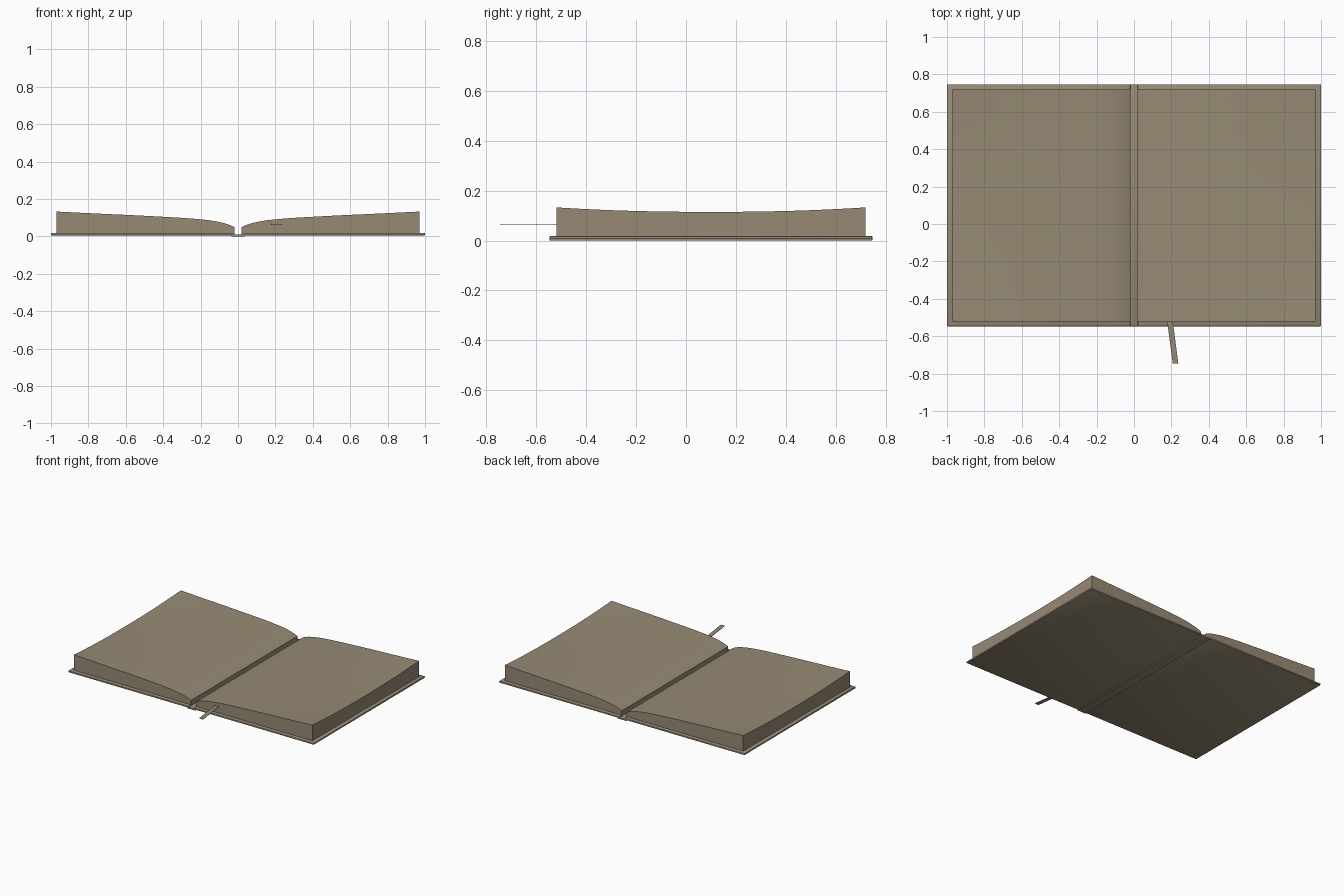
import bpy, bmesh, math

if "Cube" in bpy.data.objects:
    bpy.data.objects.remove(bpy.data.objects["Cube"])

# One flat colour for the whole book
mat = bpy.data.materials.new("tan_paper")
mat.diffuse_color = (0.31, 0.255, 0.175, 1)
mat.use_nodes = True
mat.node_tree.nodes["Principled BSDF"].inputs["Base Color"].default_value = mat.diffuse_color

Y0, Y1 = -0.52, 0.72          # page block depth
PROFILE = [(0.02, 0.05), (0.04, 0.06), (0.07, 0.07), (0.11, 0.079), (0.16, 0.087), (0.22, 0.093),
           (0.3, 0.0985), (0.42, 0.104), (0.56, 0.109), (0.7, 0.112), (0.8, 0.1135),
           (0.89, 0.1145), (0.97, 0.115)]


def finish(bm, name):
    bmesh.ops.recalc_face_normals(bm, faces=bm.faces)
    me = bpy.data.meshes.new(name)
    bm.to_mesh(me)
    bm.free()
    ob = bpy.data.objects.new(name, me)
    bpy.context.collection.objects.link(ob)
    me.materials.append(mat)
    bpy.ops.object.select_all(action='DESELECT')
    ob.select_set(True)
    bpy.context.view_layer.objects.active = ob
    bpy.ops.object.shade_smooth_by_angle(angle=math.radians(35))
    return ob


def box(name, x0, x1, y0, y1, z0, z1, bevel=0.0):
    bm = bmesh.new()
    bmesh.ops.create_cube(bm, size=1)
    for v in bm.verts:
        v.co = ((x0 + x1) / 2 + v.co.x * (x1 - x0),
                (y0 + y1) / 2 + v.co.y * (y1 - y0),
                (z0 + z1) / 2 + v.co.z * (z1 - z0))
    if bevel:
        bmesh.ops.bevel(bm, geom=bm.edges[:], offset=bevel, segments=2, profile=0.5, affect='EDGES')
    return finish(bm, name)


def page_block(name, side):
    """Arched page stack whose outer corners curl up."""
    bm = bmesh.new()
    rows = 16
    grid = []
    for j in range(rows + 1):
        t = j / rows
        y = Y0 + (Y1 - Y0) * t
        row = []
        for x, z in PROFILE:
            lift = 0.018 * abs(2 * t - 1) ** 2.2 * (x / 0.97) ** 2.5
            row.append(bm.verts.new((side * x, y, z + lift)))
        grid.append(row)
    faces = [bm.faces.new((grid[j][i], grid[j][i + 1], grid[j + 1][i + 1], grid[j + 1][i]))
             for j in range(rows) for i in range(len(PROFILE) - 1)]
    # walls and floor: extrude the sheet and flatten the copy
    ret = bmesh.ops.extrude_face_region(bm, geom=faces, use_keep_orig=True)
    for v in ret["geom"]:
        if isinstance(v, bmesh.types.BMVert):
            v.co.z = 0.015
    return finish(bm, name)


for side, word in ((-1, "left"), (1, "right")):
    page_block(word + "_pages", side)
    xs = sorted((side * 0.02, side * 1.0))
    box(word + "_cover", xs[0], xs[1], -0.547, 0.747, 0.006, 0.018, 0.003)

# Spine strip under both covers
box("spine", -0.035, 0.035, -0.547, 0.747, 0.0, 0.011, 0.002)

# Ribbon bookmark lying flat between the right-hand pages
bm = bmesh.new()
bmesh.ops.create_cube(bm, size=1)
for v in bm.verts:
    shift = 0.222 if v.co.y < 0 else 0.187
    v.co = (shift + v.co.x * 0.03, -0.745 if v.co.y < 0 else -0.48, 0.066 + v.co.z * 0.003)
finish(bm, "ribbon_bookmark")
